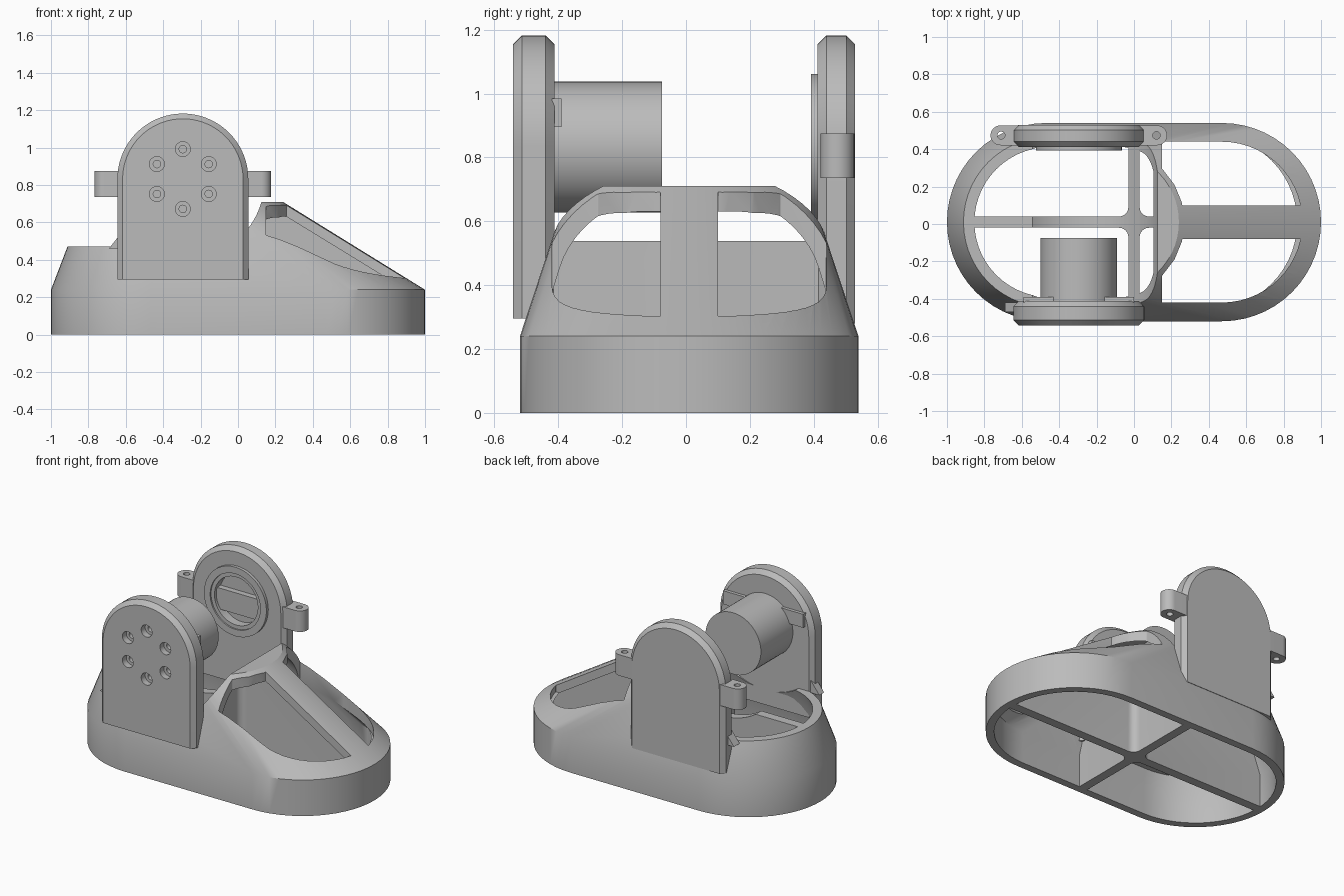
import bpy, bmesh, math
from mathutils import Vector

default = bpy.data.objects.get("Cube")
if default:
    bpy.data.objects.remove(default, do_unlink=True)

grey = bpy.data.materials.new("plain_grey")
grey.use_nodes = True
grey.diffuse_color = (0.5, 0.5, 0.5, 1)
grey.node_tree.nodes["Principled BSDF"].inputs["Base Color"].default_value = (0.5, 0.5, 0.5, 1)

CY = 0.01                # centre line of the base
AX, AZ = -0.295, 0.832   # pivot axis


# ---- helpers ----
def loft(name, rings):
    """Closed solid skinned through rings of equal point count."""
    bm = bmesh.new()
    loops = [[bm.verts.new(p) for p in ring] for ring in rings]
    n = len(loops[0])
    for a, b in zip(loops, loops[1:]):
        for i in range(n):
            j = (i + 1) % n
            bm.faces.new((a[i], a[j], b[j], b[i]))
    bm.faces.new(loops[0])
    bm.faces.new(loops[-1])
    bmesh.ops.recalc_face_normals(bm, faces=bm.faces)
    mesh = bpy.data.meshes.new(name)
    bm.to_mesh(mesh)
    bm.free()
    mesh.materials.append(grey)
    obj = bpy.data.objects.new(name, mesh)
    bpy.context.collection.objects.link(obj)
    return obj


def stadium(cx, half, r, z, cy=CY, n=28):
    pts = []
    for side in (1, -1):
        for i in range(n + 1):
            a = math.pi * (i / n - 0.5)
            pts.append(Vector((cx + side * (half - r + r * math.cos(a)),
                               cy + side * r * math.sin(a), z)))
    return pts


def circle(r, y, cx=AX, cz=AZ, n=56):
    return [Vector((cx + r * math.cos(math.tau * i / n), y,
                    cz + r * math.sin(math.tau * i / n))) for i in range(n)]


def arch(r, y, bottom, n=36):
    pts = [Vector((AX + r * math.cos(math.pi * i / n), y,
                   AZ + r * math.sin(math.pi * i / n))) for i in range(n + 1)]
    return pts + [Vector((AX - r, y, bottom)), Vector((AX + r, y, bottom))]


def rod(name, r, y0, y1, **kw):
    return loft(name, [circle(r, y0, **kw), circle(r, y1, **kw)])


def post(name, x, y, r, z0, z1):
    n = 24
    ring = [(x + r * math.cos(math.tau * i / n), y + r * math.sin(math.tau * i / n))
            for i in range(n)]
    return loft(name, [[Vector((*p, z)) for p in ring] for z in (z0, z1)])


def box(name, x0, x1, y0, y1, z0, z1):
    ring = [(x0, y0), (x1, y0), (x1, y1), (x0, y1)]
    return loft(name, [[Vector((*p, z)) for p in ring] for z in (z0, z1)])


def combine(obj, other, op="DIFFERENCE"):
    """Apply a boolean and remove the cutter."""
    mod = obj.modifiers.new("cut", "BOOLEAN")
    mod.operation, mod.object, mod.solver = op, other, "EXACT"
    dg = bpy.context.evaluated_depsgraph_get()
    mesh = bpy.data.meshes.new_from_object(obj.evaluated_get(dg))
    obj.modifiers.clear()
    obj.data = mesh
    bpy.data.objects.remove(other, do_unlink=True)
    return obj


def round_uprights(obj, r):
    """Round the sharp vertical edges of a prism."""
    bm = bmesh.new()
    bm.from_mesh(obj.data)
    bmesh.ops.remove_doubles(bm, verts=bm.verts, dist=0.0005)
    edges = []
    for e in bm.edges:
        d = e.verts[0].co - e.verts[1].co
        if (abs(d.z) > 0.1 and abs(d.x) + abs(d.y) < 0.001
                and len(e.link_faces) == 2 and e.calc_face_angle() > 0.4):
            edges.append(e)
    bmesh.ops.bevel(bm, geom=edges, offset=r, segments=6, profile=0.5,
                    affect="EDGES", clamp_overlap=True)
    bm.to_mesh(obj.data)
    bm.free()


# ---- base: stadium wall with a leaning, tapered top ----
base = loft("base", [stadium(0, 1, 0.53, 0), stadium(0, 1, 0.53, 0.24),
                     stadium(-0.29, 0.53, 0.375, 0.71)])

# four hollow cells leave a thin shell and a cross of ribs
for sx in (1, -1):
    for sy in (1, -1):
        xs = sorted((sx * 0.03, sx * 1.3))
        ys = sorted((CY + sy * 0.03, CY + sy * 0.9))
        cell = box("cell", *xs, *ys, -0.2, 1)
        round_uprights(cell, 0.05)
        hollow = loft("hollow", [stadium(0, 0.95, 0.48, -0.1), stadium(0, 0.95, 0.48, 0.212),
                                 stadium(-0.273, 0.513, 0.345, 0.65)])
        combine(cell, hollow, "INTERSECT")
        combine(base, cell)

# low rim at one end and round clearance under the pivot
combine(base, box("rim_cut", -1.2, AX, -0.8, 0.8, 0.47, 1))
combine(base, rod("clearance", 0.438, -0.8, 0.8, n=96))

# two windows in the long slope
for sy in (1, -1):
    ys = sorted((CY + sy * 0.09, CY + sy * 0.8))
    window = loft("window", [stadium(0, 0.9, 0.43, 0.26), stadium(0, 0.9, 0.43, 1)])
    combine(window, box("window_limit", 0.15, 1.2, *ys, 0.2, 1.1), "INTERSECT")
    combine(window, post("ridge_limit", -0.13, CY, 0.4, 0.1, 1.2))
    round_uprights(window, 0.05)
    combine(base, window)


# ---- upright brackets with chamfered edges ----
def bracket(name, y0, y1, bottom, c=0.028):
    return loft(name, [arch(0.35 - c, y0, bottom), arch(0.35, y0 + c, bottom),
                       arch(0.35, y1 - c, bottom), arch(0.35 - c, y1, bottom)])


front_bracket = bracket("front_bracket", -0.542, -0.412, 0.295)
for k in range(6):
    a = math.radians(90 + 60 * k)
    spot = dict(cx=AX + 0.16 * math.cos(a), cz=AZ + 0.16 * math.sin(a), n=24)
    combine(front_bracket, rod("screw_head", 0.04, -0.6, -0.5, **spot))
    combine(front_bracket, rod("screw_hole", 0.02, -0.55, -0.43, **spot))

back_bracket = bracket("back_bracket", 0.412, 0.53, 0.28)
combine(back_bracket, rod("socket", 0.16, 0.3, 0.46))

# raised ring around the socket
socket_ring = rod("socket_ring", 0.23, 0.392, 0.416)
combine(socket_ring, rod("ring_step", 0.185, 0.3, 0.402))
combine(socket_ring, rod("ring_hole", 0.16, 0.3, 0.5))

# drilled ears on both sides of the back bracket
ears = loft("bracket_ears", [stadium(AX, 0.472, 0.053, z, cy=0.474, n=16)
                             for z in (0.735, 0.875)])
for s in (1, -1):
    combine(ears, post("ear_hole", AX + s * 0.415, 0.474, 0.02, 0.6, 1))

# motor barrel with two side lugs
motor = rod("motor", 0.205, -0.42, -0.075)
lugs = box("motor_lugs", -0.59, 0.0, -0.42, -0.39, 0.895, 0.985)

# small gussets where the brackets meet the low rim
gussets = []
for label, y0, y1 in (("front", -0.47, -0.42), ("back", 0.42, 0.48)):
    tri = ((-0.69, 0.46), (-0.62, 0.46), (-0.62, 0.55))
    gussets.append(loft(label + "_gusset", [[Vector((x, y, z)) for x, z in tri]
                                            for y in (y0, y1)]))

# ---- smooth curved walls, keep edges sharp ----
bpy.ops.object.select_all(action="DESELECT")
for obj in [base, front_bracket, back_bracket, socket_ring, ears, motor, lugs] + gussets:
    obj.select_set(True)
    bpy.context.view_layer.objects.active = obj
bpy.ops.object.shade_smooth_by_angle(angle=math.radians(30))
